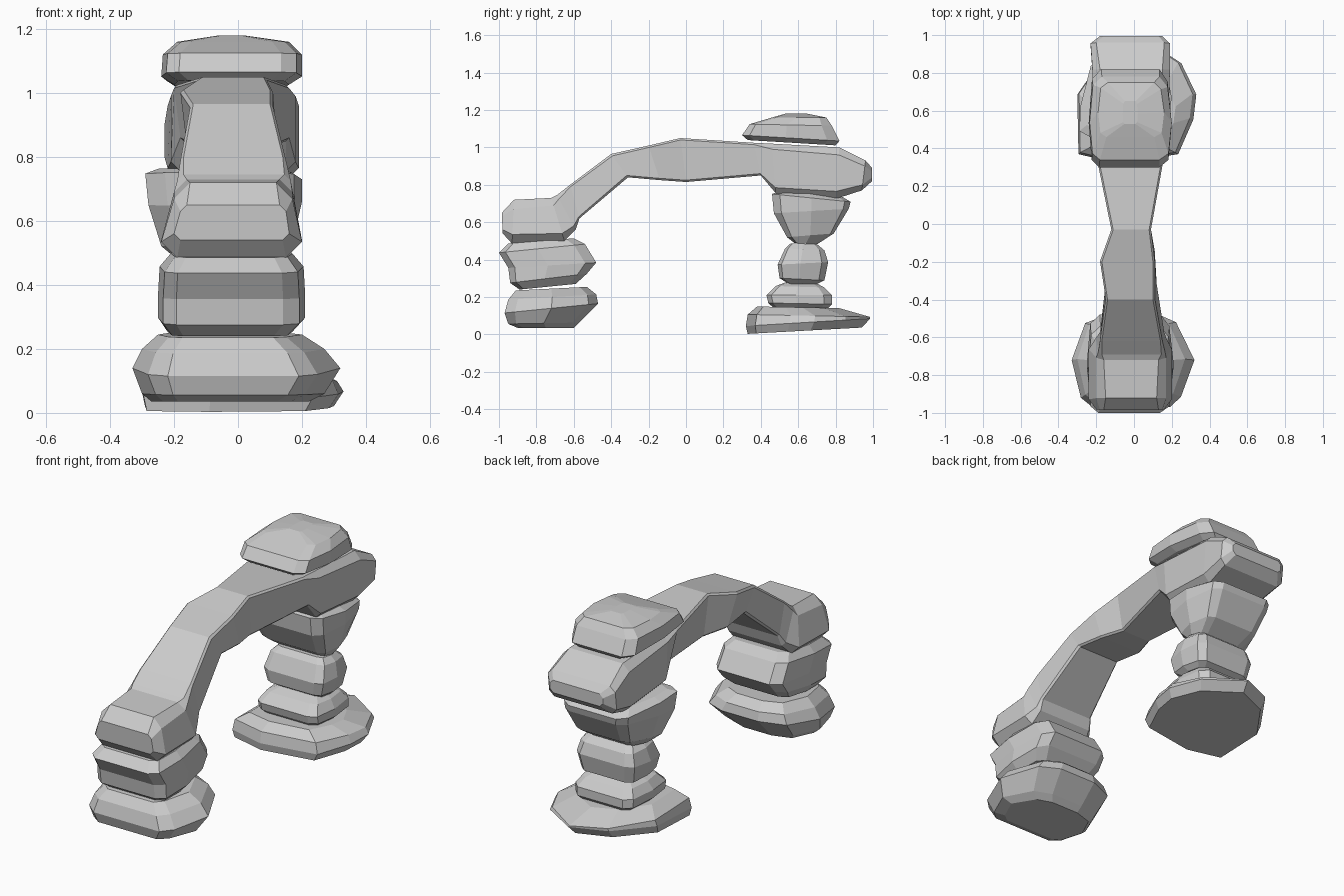
import bpy, bmesh

# Plan outlines in a unit square
BOXY = [(-.75, -1), (.7, -1), (.92, -.85), (1, -.1), (.9, .75), (.7, 1),
        (-.7, 1), (-.92, .8), (-1, -.1), (-.93, -.85)]
ROUND = [(-.66, -1), (.6, -1), (.78, -.78), (1, 0), (.7, .8), (.35, 1),
         (-.35, 1), (-.78, .78), (-1, 0), (-.85, -.8)]
SLAB = [(-.95, -.85), (-.3, -1), (.7, -.85), (.95, -.3), (1, .1), (.75, .6),
        (.1, 1), (-.5, .75), (-.97, .1)]
WEDGE = [(-1, -.85), (-.75, -1), (.7, -1), (.9, -.8), (1, 0), (.85, .85),
         (.65, 1), (-.55, 1), (-.75, .8), (-.97, -.2)]


def loft(name, rings):
    """Join equal-sized point rings into a closed flat-shaded solid."""
    bm = bmesh.new()
    loops = [[bm.verts.new(p) for p in r] for r in rings]
    n = len(loops[0])
    for a, b in zip(loops, loops[1:]):
        for i in range(n):
            j = (i + 1) % n
            bm.faces.new((a[i], a[j], b[j], b[i]))
    bm.faces.new(loops[0][::-1])
    bm.faces.new(loops[-1])
    bmesh.ops.recalc_face_normals(bm, faces=bm.faces)
    me = bpy.data.meshes.new(name)
    bm.to_mesh(me)
    bm.free()
    ob = bpy.data.objects.new(name, me)
    bpy.context.collection.objects.link(ob)
    return ob


def stone(name, plan, layers):
    """Each layer: z, y0, y1, x0, x1, slope along y."""
    rings = []
    for z, y0, y1, x0, x1, t in layers:
        cx, cy, rx, ry = (x0 + x1) / 2, (y0 + y1) / 2, (x1 - x0) / 2, (y1 - y0) / 2
        rings.append([(cx + u * rx, cy + v * ry, z + t * v * ry) for u, v in plan])
    return loft(name, rings)


# Front pillar
stone("front_base_stone", ROUND, [
    (.035, -.90, -.60, -.27, .22, 0), (.06, -.95, -.57, -.30, .27, .02),
    (.14, -.97, -.47, -.33, .32, .10), (.20, -.95, -.48, -.30, .27, .06),
    (.245, -.91, -.53, -.25, .20, .05)])
stone("front_middle_stone", BOXY, [
    (.255, -.89, -.59, -.22, .17, .10), (.30, -.94, -.53, -.25, .21, .12),
    (.37, -.95, -.48, -.25, .21, .06), (.46, -1.0, -.54, -.245, .205, .10),
    (.50, -.95, -.60, -.21, .17, .08)])

# Back pillar
stone("back_base_slab", SLAB, [
    (.02, .33, .94, -.30, .30, .055), (.065, .32, .985, -.31, .33, .06),
    (.10, .33, .985, -.30, .31, -.02), (.145, .38, .82, -.23, .22, -.02)])
stone("back_lower_stone", BOXY, [
    (.14, .47, .76, -.18, .16, 0), (.165, .44, .78, -.21, .19, -.02),
    (.21, .43, .78, -.21, .19, 0), (.255, .48, .74, -.18, .16, -.03),
    (.275, .53, .70, -.14, .12, -.03)])
stone("back_middle_stone", BOXY, [
    (.27, .55, .70, -.15, .14, 0), (.295, .50, .74, -.19, .17, -.05),
    (.38, .49, .76, -.21, .19, .05), (.455, .53, .74, -.19, .17, -.05),
    (.485, .56, .70, -.16, .14, -.03)])
stone("back_upper_stone", WEDGE, [
    (.485, .58, .70, -.20, .14, -.06), (.53, .54, .79, -.24, .17, .08),
    (.66, .47, .87, -.28, .20, .06), (.73, .46, .88, -.29, .20, -.10),
    (.755, .50, .82, -.25, .16, -.06)])

# Capstone
stone("capstone", BOXY, [
    (1.025, .33, .80, -.20, .16, -.06), (1.05, .30, .82, -.24, .20, -.06),
    (1.12, .34, .78, -.235, .20, -.02), (1.16, .46, .75, -.19, .16, 0),
    (1.18, .53, .65, -.06, .02, 0)])

# Arch: bottom (y, z), top (y, z), bottom x range, top x range, chamfer
SPAN = [
    (-.98, .54, -.985, .65, -.20, .16, -.18, .15, .02),
    (-.93, .485, -.92, .72, -.24, .20, -.20, .17, .05),
    (-.65, .50, -.72, .73, -.24, .20, -.20, .17, .04),
    (-.59, .56, -.69, .745, -.20, .17, -.19, .165, .02),
    (-.57, .62, -.62, .80, -.18, .16, -.18, .15, .01),
    (-.31, .84, -.40, .965, -.15, .12, -.15, .11, .01),
    (-.14, .825, -.20, 1.01, -.16, .11, -.18, .11, .01),
    (0, .815, -.03, 1.05, -.11, .08, -.12, .09, .01),
    (.40, .85, .36, 1.025, -.18, .16, -.20, .16, .01),
    (.48, .755, .46, 1.02, -.21, .18, -.21, .18, .03),
    (.80, .725, .82, 1.00, -.22, .19, -.22, .19, .04),
    (.94, .77, .96, .93, -.23, .19, -.23, .19, .03),
    (.995, .82, .995, .89, -.18, .15, -.18, .15, .02)]


def section(yb, zb, yt, zt, bl, br, tl, tr, c):
    k = c / (zt - zb)

    def at(x, f):
        return (x, yb + (yt - yb) * f, zb + (zt - zb) * f)
    return [at(bl + c, 0), at(br - c, 0), at(br, k), at(tr, 1 - k),
            at(tr - c, 1), at(tl + c, 1), at(tl, 1 - k), at(bl, k)]


loft("arch_span", [section(*s) for s in SPAN])
